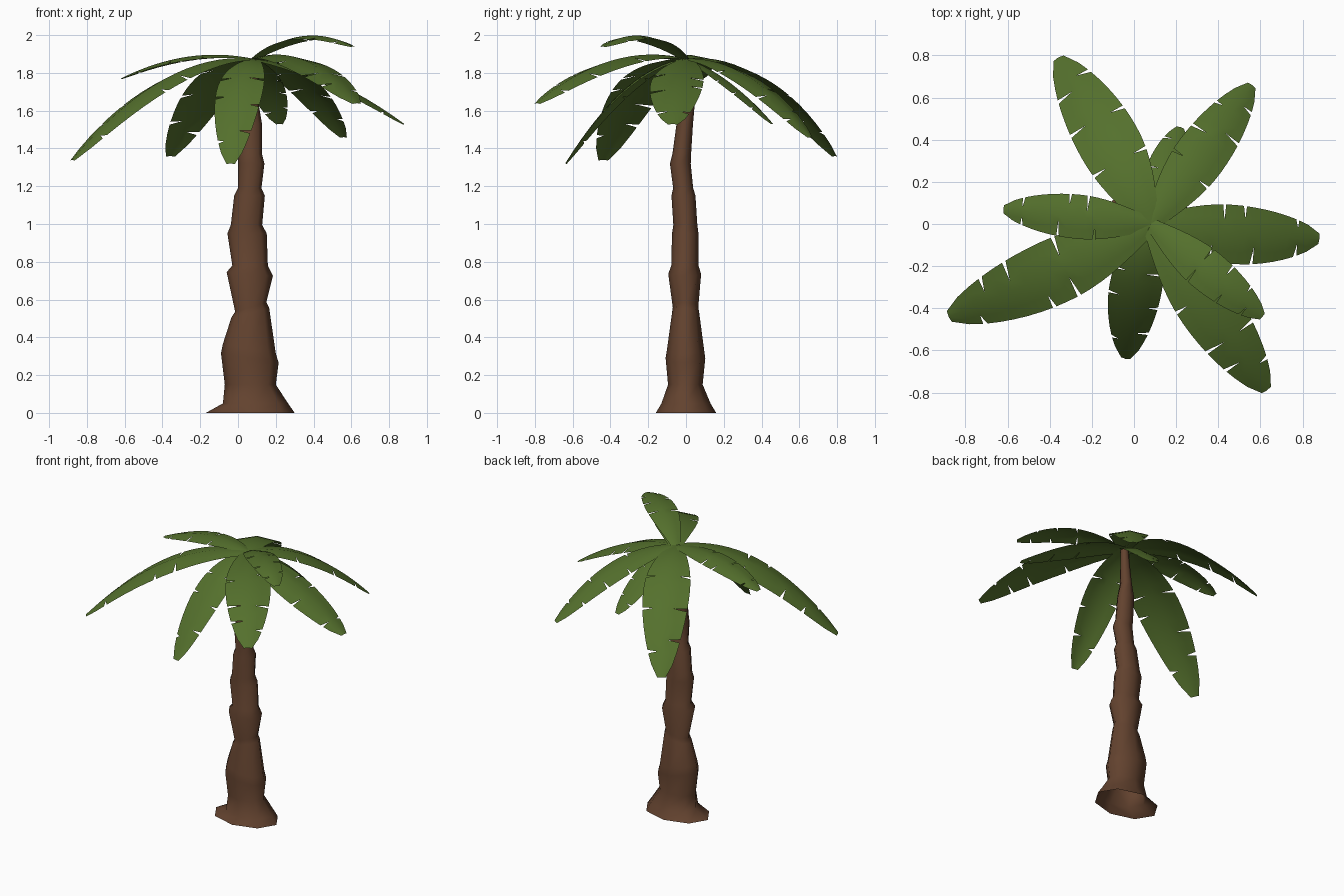
import bpy, bmesh, math, random
from mathutils import Vector

if "Cube" in bpy.data.objects:
    bpy.data.objects.remove(bpy.data.objects["Cube"])

random.seed(4)


def material(name, col):
    m = bpy.data.materials.new(name)
    m.diffuse_color = (*col, 1)
    m.use_nodes = True
    m.node_tree.nodes["Principled BSDF"].inputs["Base Color"].default_value = m.diffuse_color
    return m


bark = material("brown bark", (0.124, 0.055, 0.028))
green = material("leaf green", (0.090, 0.164, 0.026))


def finish(bm, name, mat, angle):
    me = bpy.data.meshes.new(name)
    bm.to_mesh(me)
    bm.free()
    ob = bpy.data.objects.new(name, me)
    bpy.context.collection.objects.link(ob)
    me.materials.append(mat)
    bpy.ops.object.select_all(action='DESELECT')
    ob.select_set(True)
    bpy.context.view_layer.objects.active = ob
    bpy.ops.object.shade_smooth_by_angle(angle=math.radians(angle))


# trunk: stacked collars, each ring = z, left, right, front, back
RINGS = [
    (0, -.17, .30, -.16, .16), (.05, -.08, .265, -.13, .13),
    (.15, -.07, .20, -.095, .088), (.29, -.09, .215, -.108, .102),
    (.34, -.08, .2, -.1, .095), (.53, -.035, .165, -.074, .07),
    (.56, -.015, .15, -.07, .065), (.735, -.06, .185, -.094, .08),
    (.78, -.03, .158, -.078, .066), (.95, -.056, .152, -.074, .066),
    (.995, -.038, .128, -.067, .06), (1.15, -.02, .142, -.077, .05),
    (1.19, 0, .124, -.068, .038), (1.32, 0, .14, -.085, .025),
    (1.37, 0, .127, -.072, .027), (1.53, 0, .127, -.05, .037),
    (1.62, .035, .112, -.03, .045), (1.87, .055, .105, -.025, .025)]
TILT = {.29: -.025, .34: -.025, .53: .025, .56: .025, .735: -.01}
SIDES = 8
bm = bmesh.new()
prev = None
for z, l, r, f, b in RINGS:
    ring = []
    for i in range(SIDES):
        a = 2 * math.pi * i / SIDES
        ring.append(bm.verts.new(((l + r) / 2 + math.cos(a) * (r - l) / 2,
                                  (f + b) / 2 + math.sin(a) * (b - f) / 2,
                                  z + TILT.get(z, 0) * math.cos(a))))
    if prev:
        for i in range(SIDES):
            j = (i + 1) % SIDES
            bm.faces.new((prev[i], prev[j], ring[j], ring[i]))
    prev = ring
bm.faces.new(prev)
finish(bm, "trunk", bark, 75)


# fronds: arched blade, folded along the rib, with thin torn notches
def frond(name, tip, mid_z, half, bend=0, root=(.08, 0, 1.875)):
    root, tip = Vector(root), Vector(tip)
    run = Vector((tip.x - root.x, tip.y - root.y, 0))
    side = Vector((-run.y, run.x, 0)).normalized()
    ctrl_z = 2 * mid_z - (root.z + tip.z) / 2

    def point(t, s, frac):
        # s = side (+1/-1), frac = 0 at rib .. 1 at edge
        p = root + run * t + side * (bend * 4 * t * (1 - t))
        p.z = (1 - t) ** 2 * root.z + 2 * t * (1 - t) * ctrl_z + t * t * tip.z
        tan = run.copy()
        tan.z = 2 * (1 - t) * (ctrl_z - root.z) + 2 * t * (tip.z - ctrl_z)
        up = tan.cross(side).normalized()
        if t < .5:
            w = half * (.3 + .7 * math.sin(math.pi * t))
        else:
            w = half * (.18 + .82 * (1 - ((t - .5) / .5) ** 2) ** .75)
        return p + side * (s * frac * w) - up * (.2 * frac * w)

    N = 16
    bm = bmesh.new()
    for s in (1, -1):
        spots = [random.choice(c) for c in ((6, 7), (9, 10, 11), (13, 14))]
        notches = {i: random.uniform(.25, .6) for i in spots}
        for i in range(N):
            t0, t1 = i / N, (i + 1) / N
            in0, in1 = notches.get(i, .6), notches.get(i + 1, .6)
            e0 = t0 + (.009 if i in notches else 0)
            e1 = t1 - (.009 if i + 1 in notches else 0)
            rows = [(point(t0, s, 0), point(t1, s, 0)),
                    (point(t0, s, in0), point(t1, s, in1)),
                    (point(e0, s, 1), point(e1, s, 1))]
            for (a, b), (c, d) in zip(rows, rows[1:]):
                q = [bm.verts.new(v) for v in (a, b, d, c)]
                bm.faces.new(q if s < 0 else q[::-1])
    bmesh.ops.remove_doubles(bm, verts=bm.verts, dist=.0005)
    bmesh.ops.recalc_face_normals(bm, faces=bm.faces)
    if sum(f.normal.z for f in bm.faces) < 0:
        bmesh.ops.reverse_faces(bm, faces=bm.faces)
    finish(bm, name, green, 40)


# tip position, height halfway along, half width, sideways bend
FRONDS = [
    ((-.36, .79, 1.36), 1.77, .15, -.015), ((.56, .66, 1.46), 1.78, .125),
    ((.22, .46, 1.53), 1.75, .10), ((.88, -.07, 1.53), 1.765, .14, -.015),
    ((.61, -.44, 1.94), 1.995, .10), ((.63, -.79, 1.64), 1.865, .145),
    ((-.04, -.64, 1.32), 1.72, .125, -.015),
    ((-.88, -.44, 1.34), 1.765, .155, .015),
    ((-.62, .07, 1.77), 1.885, .105)]
for n, args in enumerate(FRONDS, 1):
    frond(f"frond_{n}", *args)
